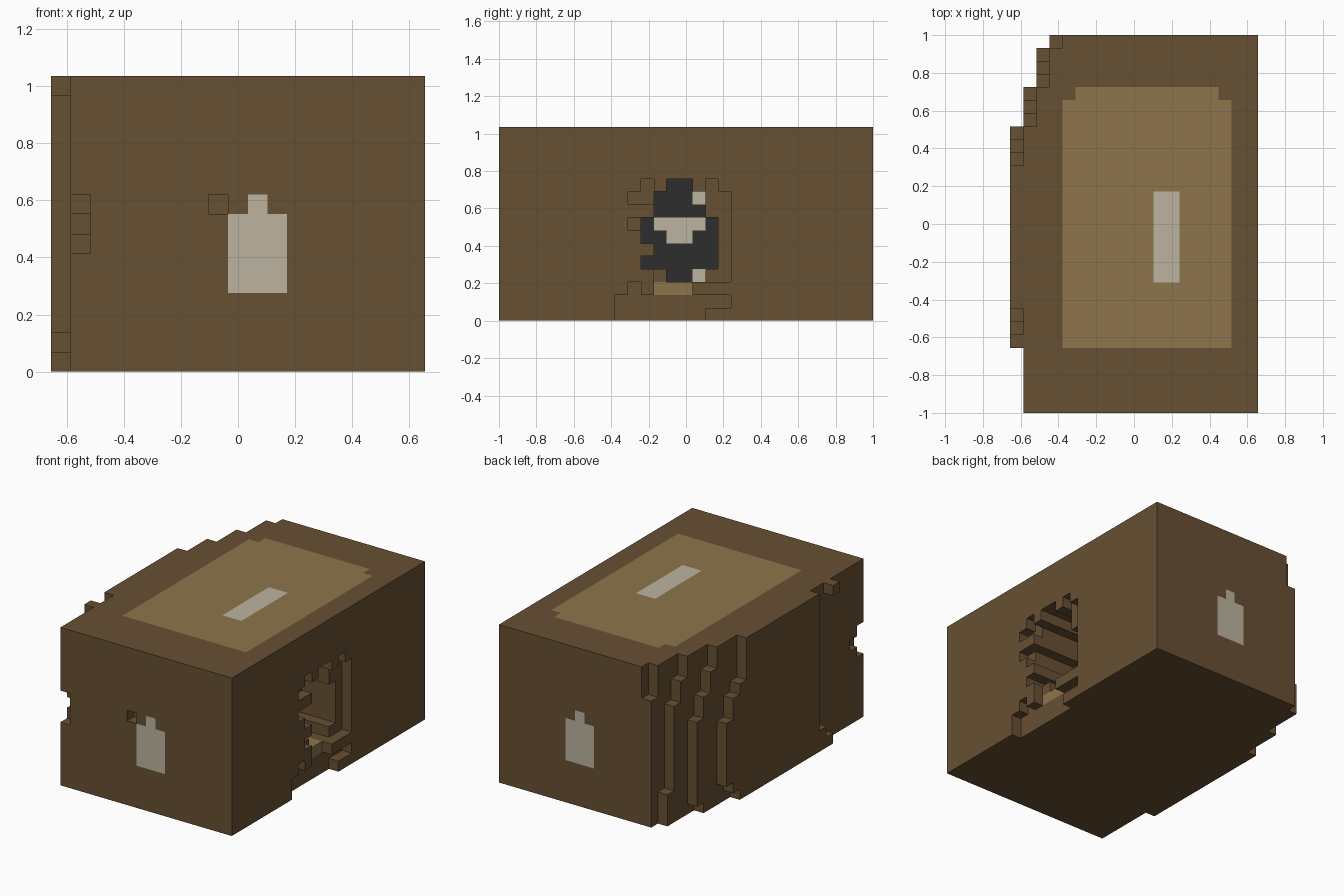
import bpy
import bmesh
from mathutils import Vector

if "Cube" in bpy.data.objects:
    bpy.data.objects.remove(bpy.data.objects["Cube"], do_unlink=True)

NX, NY, NZ = 19, 29, 15
UNIT = 2 / NY


def make_material(name, rgb):
    mat = bpy.data.materials.new(name)
    mat.use_nodes = True
    mat.diffuse_color = (*rgb, 1)
    mat.node_tree.nodes["Principled BSDF"].inputs["Base Color"].default_value = (*rgb, 1)
    return mat


materials = [
    make_material("brown", (0.136, 0.080, 0.033)),
    make_material("tan", (0.266, 0.178, 0.069)),
    make_material("cream", (0.503, 0.456, 0.352)),
    make_material("charcoal", (0.026, 0.026, 0.026)),
]
BROWN, TAN, CREAM, CHARCOAL = range(4)


def block(x, y, z):
    """Cells of a block, each argument being a (start, stop) pair."""
    return {(i, j, k) for i in range(*x) for j in range(*y) for k in range(*z)}


# Solid body
solid = block((4, NX), (0, NY), (0, NZ))

# Stepped left-hand slabs: for each layer, how far back the slab reaches
slabs = {
    3: [(0, 12, 29), (12, 15, 28)],
    2: [(0, 3, 28), (3, 11, 27), (11, 13, 26), (13, 15, 25)],
    1: [(0, 1, 24), (1, 9, 25), (9, 11, 24), (11, 13, 23), (13, 15, 22)],
    0: [(0, 1, 20), (1, 2, 21), (2, 8, 22), (8, 10, 21), (10, 11, 20), (11, 15, 19)],
}
for x, steps in slabs.items():
    for low, high, back in steps:
        solid |= block((x, x + 1), (8 if x == 0 else 0, back), (low, high))

# Front ends of the outermost slab
solid |= block((0, 1), (6, 8), (0, 1))
solid |= block((0, 1), (7, 8), (1, 2))
solid |= block((0, 1), (5, 6), (14, 15))

# Notches in the front
solid -= block((1, 2), (0, 1), (6, 9))
solid -= block((1, 2), (1, 2), (7, 8))
solid -= block((8, 9), (0, 1), (8, 9))

# Painted areas
colour = {}


def paint(cells, index):
    for cell in cells:
        colour[cell] = index


top = (NZ - 1, NZ)
paint(block((4, 17), (5, 24), top) | block((5, 16), (24, 25), top), TAN)
paint(block((11, 13), (10, 17), top), CREAM)
for y in (0, NY - 1):
    row = (y, y + 1)
    paint(block((9, 12), row, (4, 8)) | block((10, 11), row, (8, 9)), CREAM)

# Side opening, from top row to floor: r shallow recess, t tan ledge,
# d and w deep pit ending in charcoal or cream
opening = [
    "..r.dd.r.",
    ".rrdddwrr",
    "...ddddrr",
    ".rdwwwwdr",
    "..ddwwddr",
    "...dddddr",
    "..ddddddr",
    "...rddwrr",
    ".r.ttt...",
    "rrrrrrrrr",
    "rrrrrrr..",
]
PIT = 12
for z, row in enumerate(reversed(opening)):
    for y, mark in enumerate(row, start=9):
        if mark == ".":
            continue
        floor = PIT if mark in "dw" else NX - 1
        solid -= block((floor, NX), (y, y + 1), (z, z + 1))
        if mark == "t":
            paint(block((PIT, floor), (y, y + 1), (z, z + 1)), TAN)
        elif mark in "dw":
            colour[(floor - 1, y, z)] = CHARCOAL if mark == "d" else CREAM

# Skin the exposed sides of the cells
bm = bmesh.new()
corners = {}


def corner(p):
    key = tuple(round(c) for c in p)
    if key not in corners:
        corners[key] = bm.verts.new(((key[0] - NX / 2) * UNIT,
                                     (key[1] - NY / 2) * UNIT, key[2] * UNIT))
    return corners[key]


axes = [Vector((1, 0, 0)), Vector((0, 1, 0)), Vector((0, 0, 1))]
half = Vector((0.5, 0.5, 0.5))
for cell in sorted(solid):
    centre = Vector(cell) + half
    for a in range(3):
        for sign in (1, -1):
            normal = axes[a] * sign
            if tuple(int(c) for c in Vector(cell) + normal) in solid:
                continue
            u = axes[(a + 1) % 3] / 2
            v = axes[(a + 2) % 3] / 2 * sign
            mid = centre + normal / 2
            face = bm.faces.new([corner(mid + s * u + t * v)
                                 for s, t in ((-1, -1), (1, -1), (1, 1), (-1, 1))])
            face.material_index = colour.get(cell, BROWN)

mesh = bpy.data.meshes.new("block_body")
bm.to_mesh(mesh)
bm.free()
for mat in materials:
    mesh.materials.append(mat)
body = bpy.data.objects.new("block_body", mesh)
bpy.context.collection.objects.link(body)
